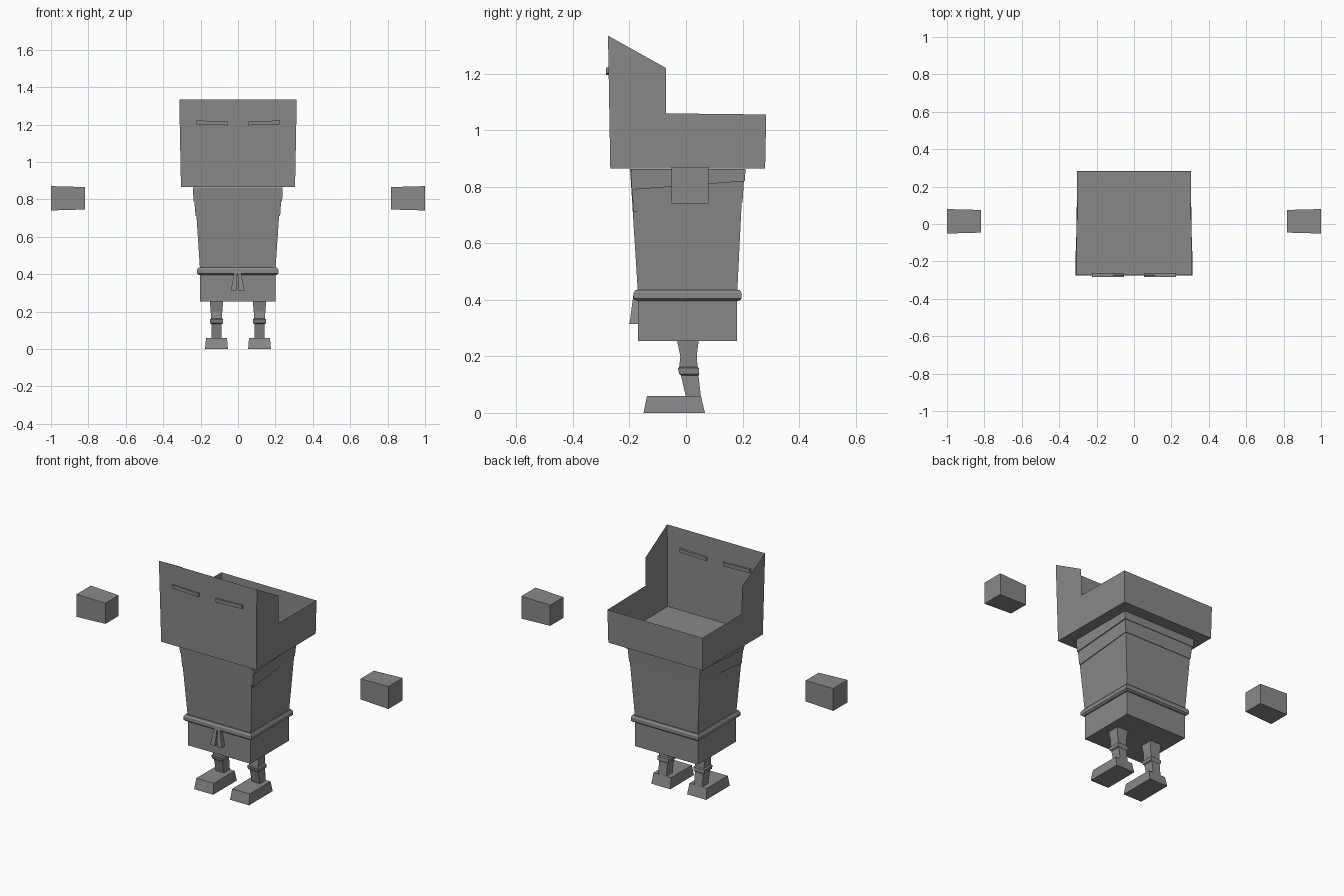
import bpy, bmesh

grey = bpy.data.materials.new("plain_grey")
grey.diffuse_color = (0.25, 0.25, 0.25, 1)


def make(name, verts, faces):
    bm = bmesh.new()
    vs = [bm.verts.new(v) for v in verts]
    for f in faces:
        bm.faces.new([vs[i] for i in f])
    bmesh.ops.recalc_face_normals(bm, faces=bm.faces)
    me = bpy.data.meshes.new(name)
    bm.to_mesh(me)
    bm.free()
    me.materials.append(grey)
    ob = bpy.data.objects.new(name, me)
    bpy.context.collection.objects.link(ob)
    return ob


def loft(name, sections, top=True):
    """Stack of rectangles (z, x0, x1, y0, y1, z drop at the front edge)."""
    verts = []
    for s in sections:
        z, x0, x1, y0, y1 = s[:5]
        d = s[5] if len(s) > 5 else 0
        verts += [(x0, y0, z - d), (x1, y0, z - d), (x1, y1, z), (x0, y1, z)]
    faces = [(0, 1, 2, 3)]
    for k in range(0, 4 * (len(sections) - 1), 4):
        for i in range(4):
            j = (i + 1) % 4
            faces.append((k + i, k + j, k + j + 4, k + i + 4))
    if top:
        n = len(verts)
        faces.append((n - 4, n - 3, n - 2, n - 1))
    return make(name, verts, faces)


# Head: open box of thin sheets with a tall face and stepped sides
profile = [(-0.268, 0.865, 0.305), (0.28, 0.865, 0.302), (0.284, 1.056, 0.305),
           (-0.07, 1.06, 0.307), (-0.07, 1.22, 0.31), (-0.276, 1.335, 0.314)]
verts = [(s * x, y, z) for s in (-1, 1) for y, z, x in profile]
make("head", verts, [range(6), range(6, 12), (0, 1, 7, 6), (1, 2, 8, 7), (0, 5, 11, 6)])

# Tapered robe and collar layers that open at the front
loft("robe", [(0.255, -0.203, 0.2, -0.17, 0.181), (0.42, -0.203, 0.2, -0.17, 0.181),
              (0.864, -0.232, 0.23, -0.198, 0.203)], top=False)
loft("upper_collar", [(0.82, -0.238, 0.236, -0.192, 0.208, 0.03),
                      (0.864, -0.241, 0.239, -0.195, 0.211)], top=False)
loft("lower_collar", [(0.745, -0.227, 0.225, -0.186, 0.2, 0.035),
                      (0.84, -0.235, 0.232, -0.192, 0.206, 0.03)], top=False)

# Belt with bevelled edges
loft("belt", [(z, -0.203 - e, 0.2 + e, -0.17 - e, 0.181 + e)
              for z, e in ((0.396, 0.006), (0.404, 0.016), (0.424, 0.016), (0.435, 0.009))])

# Belt tails hanging in front
for s, side in ((-1, "left"), (1, "right")):
    a, b = sorted((s * 0.006, s * 0.037))
    c, d = sorted((s * 0.001, s * 0.015))
    loft(side + "_belt_tail", [(0.314, a - 0.002, b - 0.002, -0.2, -0.168),
                               (0.42, c - 0.002, d - 0.002, -0.186, -0.168)])

for s, side in ((-1, "left"), (1, "right")):
    # Eye slits pass through the face sheet
    eye = [(0.057, 1.192 + 0.004), (0.225, 1.202), (0.225, 1.222), (0.053, 1.216)]
    vs = [(s * x, y, z) for y in (-0.284, -0.262) for x, z in eye]
    make(side + "_eye", vs, [(0, 1, 2, 3), (4, 5, 6, 7)] +
         [(i, (i + 1) % 4, (i + 1) % 4 + 4, i + 4) for i in range(4)])

    # Leg with a knee band
    c = s * 0.115
    loft(side + "_leg", [(z, c - w, c + w, y0, y1) for z, w, y0, y1 in (
        (0.055, 0.026, 0.0, 0.053), (0.133, 0.027, -0.018, 0.044),
        (0.138, 0.034, -0.024, 0.047), (0.158, 0.036, -0.029, 0.046),
        (0.163, 0.028, -0.024, 0.041), (0.2, 0.031, -0.02, 0.038),
        (0.258, 0.036, -0.032, 0.045))])

    # Wedge-sided foot
    loft(side + "_foot", [(0, c - 0.061, c + 0.061, -0.15, 0.067),
                          (0.06, c - 0.056, c + 0.056, -0.138, 0.053)])

    # Floating hand, a little larger at the outer end
    vs = [(s * x, y, z) for x, e in ((0.818, 0), (1.0, 0.005))
          for y, z in ((-0.046 - e, 0.746 - e), (0.075 + e, 0.746 - e),
                       (0.075 + e, 0.866 + e), (-0.046 - e, 0.866 + e))]
    make(side + "_hand", vs, [(0, 1, 2, 3), (4, 5, 6, 7)] +
         [(i, (i + 1) % 4, (i + 1) % 4 + 4, i + 4) for i in range(4)])
